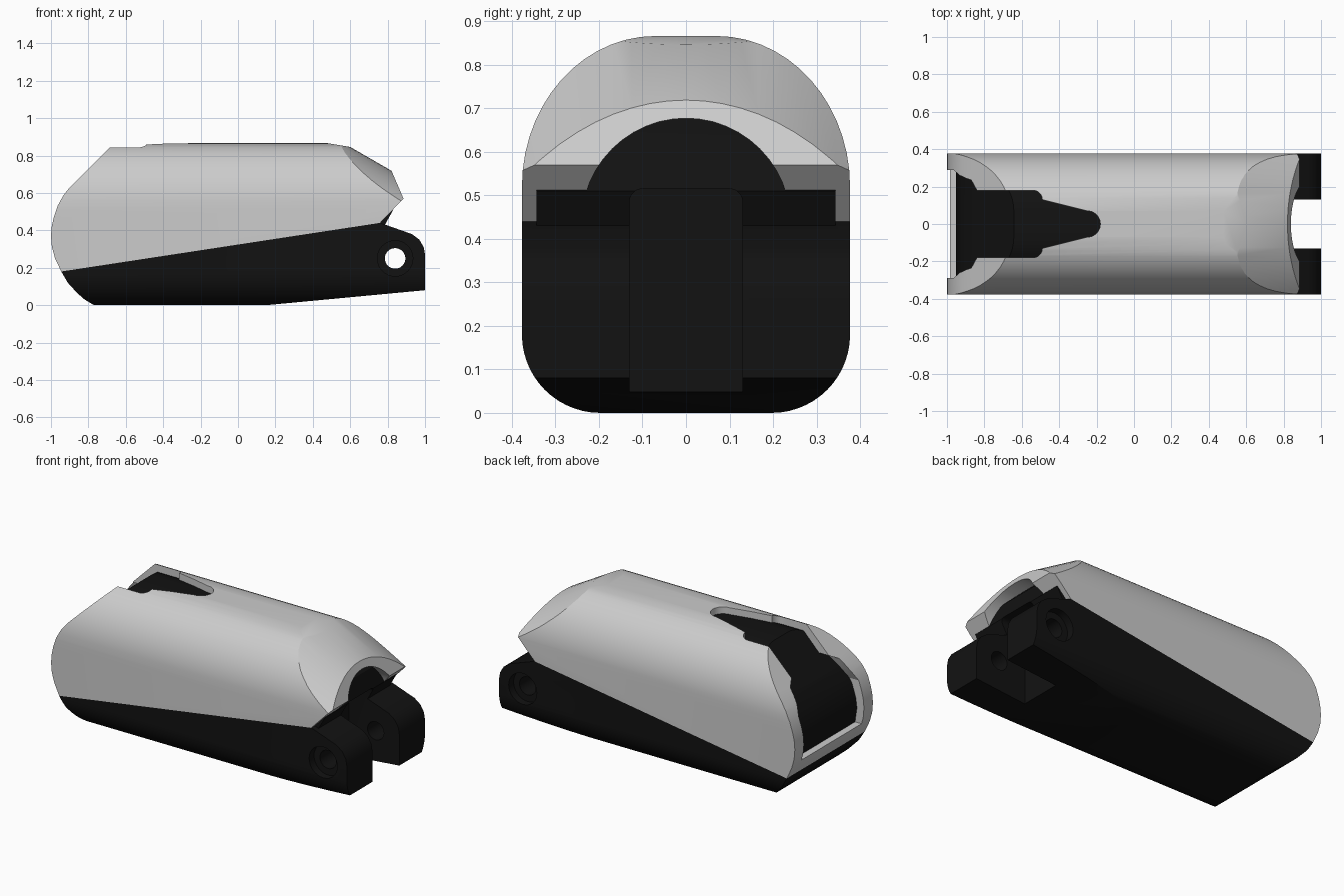
import bpy, bmesh
from math import sin, cos, pi, sqrt, radians
from mathutils import Matrix

if "Cube" in bpy.data.objects:
    bpy.data.objects.remove(bpy.data.objects["Cube"])


def prism(name, pts, axis, a, b, mat=None):
    """Extrude a 2D outline along an axis: x -> (y,z), y -> (x,z), z -> (x,y)."""
    def place(p, t):
        return {'x': (t, p[0], p[1]), 'y': (p[0], t, p[1]), 'z': (p[0], p[1], t)}[axis]
    bm = bmesh.new()
    lo = [bm.verts.new(place(p, a)) for p in pts]
    hi = [bm.verts.new(place(p, b)) for p in pts]
    bm.faces.new(lo)
    bm.faces.new(hi)
    n = len(pts)
    for i in range(n):
        j = (i + 1) % n
        bm.faces.new((lo[i], lo[j], hi[j], hi[i]))
    bmesh.ops.recalc_face_normals(bm, faces=bm.faces[:])
    if mat:
        bm.transform(mat)
    me = bpy.data.meshes.new(name)
    bm.to_mesh(me)
    bm.free()
    ob = bpy.data.objects.new(name, me)
    bpy.context.collection.objects.link(ob)
    return ob


def boolean(ob, cutter, op, keep=False):
    m = ob.modifiers.new(op, 'BOOLEAN')
    m.operation, m.object, m.solver = op, cutter, 'EXACT'
    bpy.context.view_layer.objects.active = ob
    bpy.ops.object.modifier_apply(modifier=m.name)
    if not keep:
        bpy.data.objects.remove(cutter)


def arc(cx, cy, rx, ry, a0, a1, n=14):
    return [(cx + rx * cos(radians(a0 + (a1 - a0) * i / n)),
             cy + ry * sin(radians(a0 + (a1 - a0) * i / n))) for i in range(n + 1)]


def mirrored(half):
    """Close a right-hand outline (bottom to top) with its mirror image."""
    return half + [(-x, y) for x, y in reversed(half)]


# Cross-sections of the outside and of the inset core
outer = mirrored(arc(.197, .18, .18, .18, -90, 0) + arc(.07, .52, .307, .346, 0, 90))
inner = mirrored([(.344, .05)] + arc(.07, .5, .274, .325, 0, 90))

# Side profiles
upper_side = [(-.945, .18), (.76, .44), (.885, .57), (.82, .72), (.82, .81), (.6, .846),
              (.48, .866), (.3, .9), (-.63, .9), (-.9, .63), (-.935, .585), (-.965, .53),
              (-.985, .47), (-.996, .42), (-1, .37), (-.995, .31), (-.978, .25)]
lower_side = [(-.77, 0), (.15, 0), (1, .08), (1, .27), (.993, .31), (.97, .35), (.93, .38),
              (.76, .44), (-.945, .18), (-.91, .12), (-.86, .065), (-.82, .03)]
core_side = [(-.88, .12), (.7, .3), (.78, .42), (.83, .51), (.8, .62), (.72, .7), (.56, .82),
             (.4, .9), (-.57, .9), (-.86, .6), (-.92, .5), (-.945, .42), (-.953, .36),
             (-.94, .27)]

# Inset core
core = prism('black_core', core_side, 'y', -.5, .5)
boolean(core, prism('section', inner, 'x', -1.2, 1.2), 'INTERSECT')

# Outer shell with arched nose
shell = prism('grey_shell', upper_side, 'y', -.5, .5)
boolean(shell, prism('section', outer, 'x', -1.2, 1.2), 'INTERSECT')
R = .675
nose = [(y, sqrt(R * R - y * y) - R) for y in [-.5 + i / 24 for i in range(25)]]
nose += [(.5, -3), (-.5, -3)]
tilt = Matrix.Translation((.6, 0, .846)) @ Matrix.Rotation(radians(30), 4, 'Y')
boolean(shell, prism('nose_cut', nose, 'x', -4, 4, tilt), 'INTERSECT')
boolean(shell, core, 'DIFFERENCE', keep=True)

# Round front opening, rear window and keyhole slot in the shell
boolean(shell, prism('front_opening', arc(0, .437, .24, .24, 0, 360 * 47 / 48, 47),
                     'x', .7, 1.2), 'DIFFERENCE')
window = mirrored([(.29, .27), (.29, .53), (.26, .59), (.235, .66), (.18, .69), (.18, .95)])
boolean(shell, prism('rear_window', window, 'x', -1.2, -.7), 'DIFFERENCE')
half = [(-.9, .18)] + arc(-.54, .13, .05, .05, 90, 0, 6) + arc(-.25, 0, .07, .07, 90, 0, 10)
slot = half + [(x, -y) for x, y in reversed(half[:-1])]
boolean(shell, prism('top_slot', slot, 'z', .6, 1), 'DIFFERENCE')

# Lower body joined to the core
base = prism('lower_body', lower_side, 'y', -.5, .5)
boolean(base, prism('section', outer, 'x', -1.2, 1.2), 'INTERSECT')
boolean(core, base, 'UNION')

# Fork between the two hinge lugs
fork = mirrored([(.13, -.1)] + arc(.1, .485, .03, .03, 0, 90, 5))
boolean(core, prism('fork', fork, 'x', .66, 1.2), 'DIFFERENCE')

# Hinge pin holes with wider recesses
for r, a, b in ((.055, -.6, .6), (.095, .33, .6), (.095, -.6, -.33)):
    boolean(core, prism('pin', arc(.84, .25, r, r, 0, 360 * 31 / 32, 31), 'y', a, b),
            'DIFFERENCE')

black = bpy.data.materials.new('black')
black.diffuse_color = (.006, .006, .006, 1)
black.use_nodes = True
black.node_tree.nodes["Principled BSDF"].inputs["Base Color"].default_value = black.diffuse_color
core.data.materials.clear()
core.data.materials.append(black)

for ob in (core, shell):
    bpy.ops.object.select_all(action='DESELECT')
    ob.select_set(True)
    bpy.context.view_layer.objects.active = ob
    bpy.ops.object.shade_smooth_by_angle(angle=radians(25))
